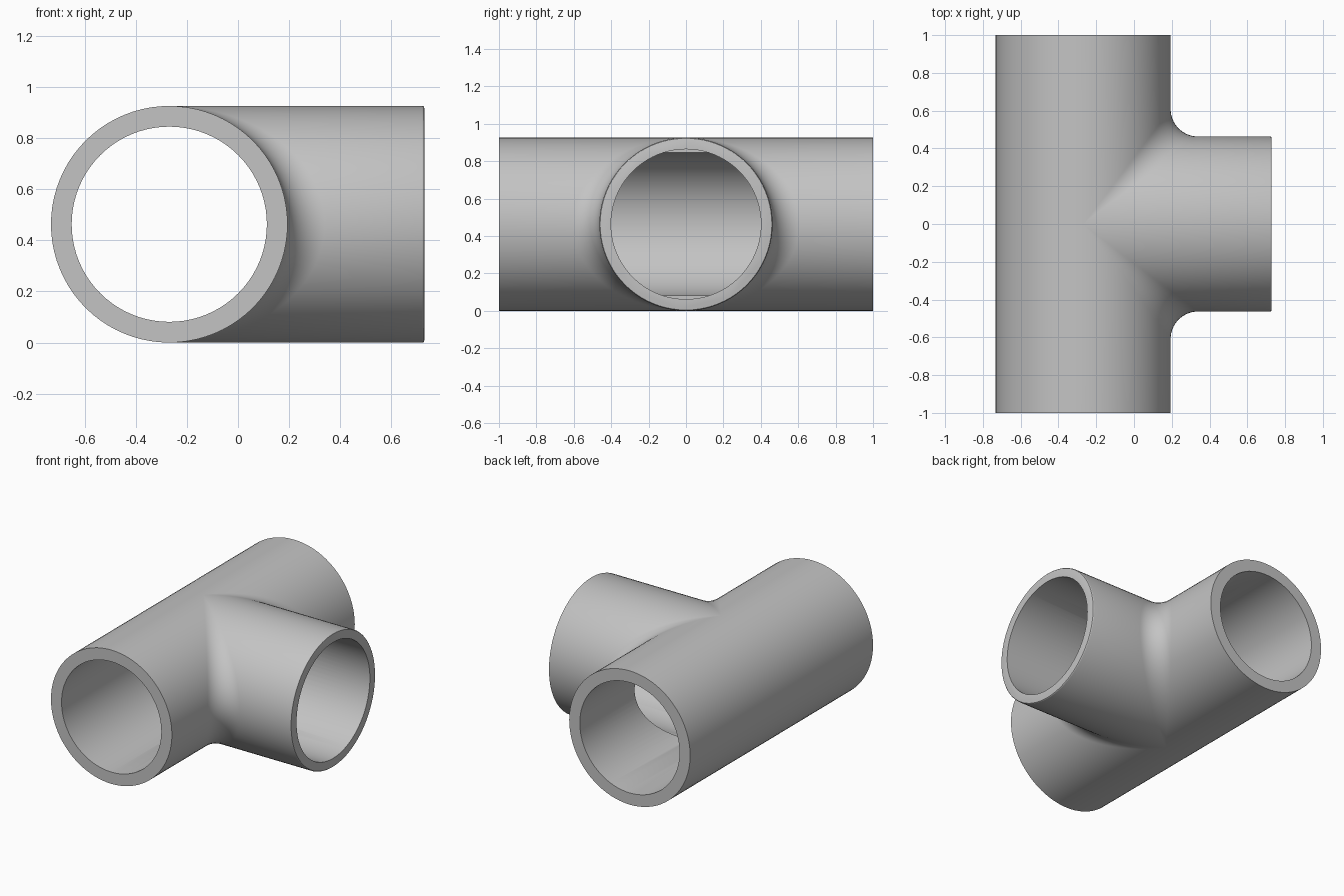
import bpy, bmesh
from math import sin, cos, pi
from mathutils import Vector, Matrix

cube = bpy.data.objects.get("Cube")
if cube:
    bpy.data.objects.remove(cube, do_unlink=True)

R = 0.463            # outer radius of both pipes
FILLET = 0.145       # blend radius between the pipes
HALF = 1.0           # half length of the straight run
REACH = 0.998        # branch length from the run's axis
LIP = 0.008          # rounded rim of the branch
RUN_BORE, BRANCH_BORE = 0.382, 0.401
CENTRE = Vector((-0.269, 0, R))
STEPS = 40           # segments per half turn

grey = bpy.data.materials.new("pipe grey")
grey.diffuse_color = (0.55, 0.55, 0.55, 1)
grey.use_nodes = True
grey.node_tree.nodes["Principled BSDF"].inputs["Base Color"].default_value = (0.55, 0.55, 0.55, 1)


def add_grid(bm, rows):
    verts = [[bm.verts.new(p) for p in row] for row in rows]
    for a, b in zip(verts, verts[1:]):
        for i in range(len(a) - 1):
            bm.faces.new((a[i], a[i + 1], b[i + 1], b[i]))


def blend_row(phi, side):
    """Run end, round the fillet, then along the branch to its rim."""
    c, s = cos(phi), sin(phi)
    ball = Vector((c, c, s)) * (R + FILLET)
    to_run, to_branch = Vector((-c, 0, -s)), Vector((0, -c, -s))
    row = [Vector((R * c, HALF, R * s))]
    for i in range(13):
        row.append(ball + FILLET * to_run.lerp(to_branch, i / 12).normalized())
    for i in range(4):
        a = pi / 2 * i / 3
        rad = R - LIP + LIP * cos(a)
        row.append(Vector((REACH - LIP + LIP * sin(a), rad * c, rad * s)))
    # the ball rests on both pipes at the same height
    for p in row:
        p.y *= side
    return row


# Outer skin: two mirrored blended quarters and the plain back of the run
bm = bmesh.new()
for side in (1, -1):
    add_grid(bm, [blend_row(-pi / 2 + pi * i / STEPS, side) for i in range(STEPS + 1)])
add_grid(bm, [[Vector((R * cos(a), y, R * sin(a))) for y in (HALF, 0, -HALF)]
              for a in (pi / 2 + pi * i / STEPS for i in range(STEPS + 1))])
bmesh.ops.remove_doubles(bm, verts=bm.verts, dist=1e-5)
bmesh.ops.holes_fill(bm, edges=[e for e in bm.edges if e.is_boundary], sides=0)
bmesh.ops.recalc_face_normals(bm, faces=bm.faces)
mesh = bpy.data.meshes.new("pipe_tee")
bm.to_mesh(mesh)
bm.free()
mesh.materials.append(grey)
tee = bpy.data.objects.new("pipe_tee", mesh)
tee.location = CENTRE
bpy.context.collection.objects.link(tee)


def bore(name, radius, depth, offset, axis):
    """Drill a round hole through the tee."""
    bpy.ops.mesh.primitive_cylinder_add(vertices=2 * STEPS, radius=radius, depth=depth)
    cutter = bpy.context.object
    cutter.name = name
    cutter.hide_render = True
    cutter.data.transform(Matrix.Rotation(pi / 2, 4, axis))
    cutter.location = CENTRE + Vector(offset)
    cutter.data.materials.append(grey)
    mod = tee.modifiers.new(name, 'BOOLEAN')
    mod.operation = 'DIFFERENCE'
    mod.solver = 'EXACT'
    mod.object = cutter
    bpy.ops.object.select_all(action='DESELECT')
    bpy.context.view_layer.objects.active = tee
    tee.select_set(True)
    bpy.ops.object.modifier_apply(modifier=name)
    bpy.data.objects.remove(cutter, do_unlink=True)


bore("run_bore", RUN_BORE, 2 * HALF + 0.2, (0, 0, 0), 'X')
bore("branch_bore", BRANCH_BORE, REACH + 0.1, ((REACH + 0.1) / 2, 0, 0), 'Y')

bpy.ops.object.shade_smooth_by_angle(angle=pi / 6)
